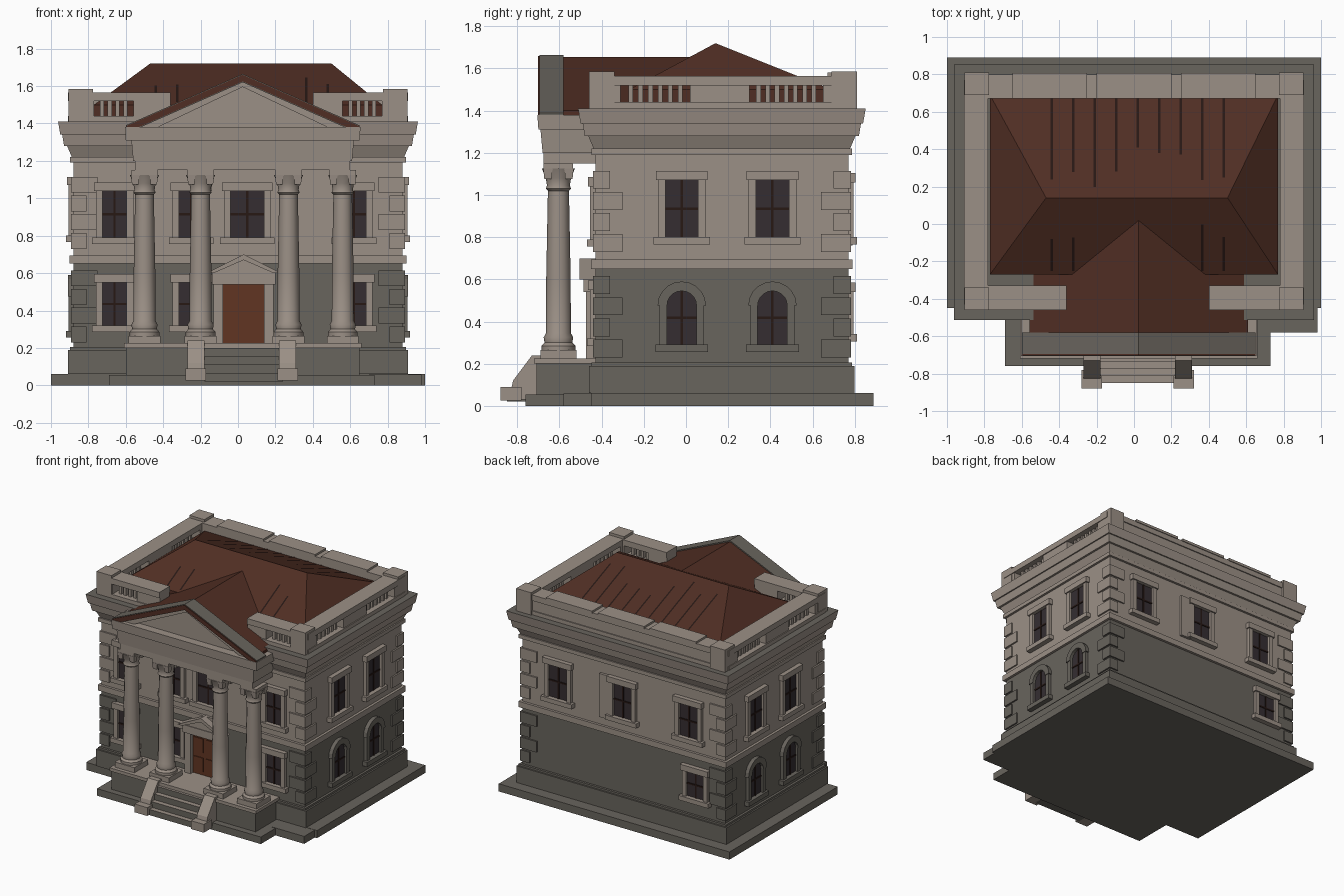
import bpy, bmesh, math, random
from mathutils import Vector

random.seed(4)
if "Cube" in bpy.data.objects:
    bpy.data.objects.remove(bpy.data.objects["Cube"])


def material(name, *rgb):
    m = bpy.data.materials.new(name)
    m.use_nodes = True
    m.diffuse_color = (*rgb, 1)
    m.node_tree.nodes["Principled BSDF"].inputs["Base Color"].default_value = (*rgb, 1)
    return m


LIGHT = material("light stone", .33, .28, .24)
DARK = material("dark stone", .14, .128, .11)
ROOF = material("roof brown", .08, .027, .017)
SEAM = material("seam brown", .02, .009, .007)
DOOR = material("door wood", .12, .036, .016)
GLASS = material("dark glass", .035, .027, .031)

# Wall planes of the main block
WX, FRONT, BACK = .88, -.43, .77
WALLS = {
    "front": lambda u, d, z: (u, FRONT - d, z),
    "back": lambda u, d, z: (u, BACK + d, z),
    "right": lambda u, d, z: (WX + d, u, z),
    "left": lambda u, d, z: (-WX - d, u, z),
}


def mesh(name, verts, faces, mat, top=None):
    bm = bmesh.new()
    vs = [bm.verts.new(v) for v in verts]
    for f in faces:
        bm.faces.new([vs[i] for i in f])
    bmesh.ops.recalc_face_normals(bm, faces=bm.faces)
    bm.normal_update()
    me = bpy.data.meshes.new(name)
    me.materials.append(mat)
    if top:
        me.materials.append(top)
        for f in bm.faces:
            f.material_index = int(f.normal.z > .9)
    bm.to_mesh(me)
    bm.free()
    ob = bpy.data.objects.new(name, me)
    bpy.context.collection.objects.link(ob)
    return ob


def bridge(name, rings, mat, top=None):
    """Closed solid through a list of equal rings of points."""
    n = len(rings[0])
    faces = [range(n), range((len(rings) - 1) * n, len(rings) * n)]
    for r in range(len(rings) - 1):
        for i in range(n):
            j = (i + 1) % n
            faces.append((r * n + i, r * n + j, r * n + n + j, r * n + n + i))
    return mesh(name, [p for ring in rings for p in ring], faces, mat, top)


def block(name, x, y, z, mat, flare=0, top=None):
    """Box from three ranges; flare widens its top."""
    def ring(h, e):
        return [(x[0] - e, y[0] - e, h), (x[1] + e, y[0] - e, h),
                (x[1] + e, y[1] + e, h), (x[0] - e, y[1] + e, h)]
    return bridge(name, [ring(z[0], 0), ring(z[1], flare)], mat, top)


def prism(name, wall, pts, d0, d1, mat):
    """Outline of (across, height) points pushed out from a wall."""
    return bridge(name, [[WALLS[wall](u, d, z) for u, z in pts] for d in (d0, d1)], mat)


def plate(name, wall, u0, u1, z0, z1, d, mat, d0=-.01):
    return prism(name, wall, [(u0, z0), (u1, z0), (u1, z1), (u0, z1)], d0, d, mat)


def lathe(name, x, y, profile, mat, n=12):
    rings = [[(x + r * math.cos(math.tau * i / n), y + r * math.sin(math.tau * i / n), z)
              for i in range(n)] for r, z in profile]
    ob = bridge(name, rings, mat)
    ob.data.shade_smooth()
    ob.data.set_sharp_from_angle(angle=math.radians(40))


def arc(u, z, r, n=10):
    return [(u + r * math.cos(math.pi * i / n), z + r * math.sin(math.pi * i / n))
            for i in range(n + 1)]


def window(wall, u, z0, z1, w, arched=False):
    spring = z1 - w if arched else z1
    # Pane and glazing bars
    head = arc(u, spring, w) if arched else [(u + w, z1), (u - w, z1)]
    prism("window_pane", wall, [(u - w, z0), (u + w, z0)] + head, -.01, .006, GLASS)
    plate("glazing_bar", wall, u - .006, u + .006, z0, z1, .011, SEAM)
    plate("glazing_rail", wall, u - w, u + w, (z0 + z1) / 2 - .006, (z0 + z1) / 2 + .006, .011, SEAM)
    # Stone surround
    stone = DARK if arched else LIGHT
    for s in (-1, 1):
        a, b = sorted((u + s * w, u + s * (w + .035)))
        plate("window_jamb", wall, a, b, z0, spring, .025, stone)
    if arched:
        prism("window_arch", wall, arc(u, spring, w + .045) + arc(u, spring, w)[::-1], -.01, .03, stone)
    else:
        plate("window_lintel", wall, u - w - .045, u + w + .045, z1, z1 + .045, .035, stone)
    plate("window_sill", wall, u - w - .055, u + w + .055, z0 - .035, z0, .04, stone)


def storey(name, z, mat, out, flare=0, top=None):
    block(name, (-WX - out, WX + out), (FRONT - out, BACK + out), z, mat, flare, top)


# Ground slab, with one deeper corner and a porch step
block("ground_slab", (-1, 1), (-.45, .89), (0, .06), DARK)
block("ground_slab_corner", (.7, .98), (-.58, -.4), (0, .058), DARK)
block("porch_slab", (-.69, .73), (-.76, -.4), (0, .055), DARK)

# Main walls and horizontal bands
storey("plinth", (.06, .19), DARK, .03)
storey("plinth_cap", (.19, .205), DARK, .018)
storey("lower_wall", (.2, .65), DARK, 0)
storey("belt_course", (.65, .695), LIGHT, .02)
storey("upper_wall", (.695, 1.22), LIGHT, 0)
storey("frieze_band", (1.19, 1.22), LIGHT, .018)
storey("frieze", (1.22, 1.29), LIGHT, .008, .03)
storey("cornice_bed", (1.28, 1.34), LIGHT, .05, .01)
storey("cornice", (1.34, 1.41), LIGHT, .07, .012, DARK)

# Corner stones, alternating long and short
for sx in (-1, 1):
    for y, sy in ((FRONT, -1), (BACK, 1)):
        for i, z in enumerate((.23, .33, .43, .53, .73, .83, .93, 1.03)):
            a, b = (.13, .07) if i % 2 else (.07, .13)
            block("corner_stone", sorted((sx * (WX + .012), sx * (WX - a))),
                  sorted((y + sy * .012, y - sy * b)), (z, z + .085), DARK if z < .6 else LIGHT)

# Windows on all four sides
for u in (-.66, -.25, .05, .62):
    window("front", u, .79, 1.04, .09 if u == .05 else .065)
for u in (-.66, -.25, .62):
    window("front", u, .32, .55, .065)
for side in ("left", "right"):
    for u in (-.02, .41):
        window(side, u, .8, 1.07, .078)
        window(side, u, .29, .545, .07, True)
for u in (-.57, 0, .56):
    window("back", u, .8, 1.06, .08)
window("back", -.63, .34, .54, .075)
plate("back_wall_panel", "back", .11, .2, .76, 1.1, .02, LIGHT)

# Door with pilasters and small pediment
plate("door", "front", -.08, .14, .21, .54, .012, DOOR)
for u in (-.07, .035):
    for z in (.25, .4):
        plate("door_panel", "front", u, u + .08, z, z + .11, .018, DOOR)
for u in (-.13, .14):
    plate("door_pilaster", "front", u, u + .05, .21, .55, .045, LIGHT)
plate("door_lintel", "front", -.14, .2, .54, .6, .055, LIGHT)
prism("door_pediment", "front", [(-.16, .6), (.22, .6), (.03, .69)], -.01, .05, LIGHT)
prism("door_pediment_rake", "front",
      [(-.17, .6), (-.13, .6), (.03, .67), (.19, .6), (.23, .6), (.03, .7)], -.01, .075, LIGHT)

# Porch floor, steps and sloping cheek walls
block("porch_base", (-.6, .65), (-.71, FRONT), (.05, .2), DARK)
block("porch_floor", (-.61, .66), (-.72, FRONT), (.2, .225), LIGHT)
for i in range(4):
    block("step", (-.18, .24), (-.85 + i * .037, -.7), (.02 + i * .045, .065 + i * .045), DARK, top=LIGHT)
for x in (-.27, .22):
    side = [(-.69, .03), (-.69, .24), (-.73, .24), (-.82, .12), (-.84, .03)]
    bridge("step_cheek", [[(a, y, z) for y, z in side] for a in (x, x + .09)], LIGHT)
    block("step_foot", (x - .01, x + .1), (-.88, -.78), (.025, .09), LIGHT)

# Columns
for x in (-.5, -.2, .27, .56):
    block("column_plinth", (x - .085, x + .085), (-.69, -.52), (.22, .265), LIGHT)
    lathe("column", x, -.605, [(.08, .26), (.08, .285), (.066, .3), (.07, .325), (.059, .345), (.058, .6),
                               (.05, 1.02), (.06, 1.03), (.054, 1.045), (.06, 1.08), (.078, 1.125)], LIGHT)
    for sx in (-1, 1):
        for sy in (-1, 1):
            cx, cy = x + sx * .05, -.605 + sy * .05
            block("capital_scroll", (cx - .017, cx + .017), (cy - .017, cy + .017), (1.075, 1.125), LIGHT, .005)
    block("column_abacus", (x - .07, x + .07), (-.675, -.535), (1.12, 1.15), LIGHT)

# Portico beam, cornice and pediment
block("portico_beam", (-.55, .6), (-.675, FRONT), (1.15, 1.2), LIGHT)
block("portico_frieze", (-.56, .61), (-.68, FRONT), (1.2, 1.31), LIGHT, .01)
block("portico_cornice", (-.6, .65), (-.7, FRONT), (1.31, 1.38), LIGHT, .005)
prism("pediment_face", "front", [(-.52, 1.37), (.57, 1.37), (.025, 1.61)], 0, .21, LIGHT)


def rake(name, low, thick, d0, d1, mat, half=.625):
    c, peak = .025, low + .275
    prism(name, "front", [(c - half, low - thick), (c, peak - thick), (c + half, low - thick),
                          (c + half, low), (c, peak), (c - half, low)], d0, d1, mat)


rake("pediment_moulding", 1.37, .05, .15, .245, LIGHT, .58)
rake("pediment_coping", 1.39, .045, .15, .265, DARK)
rake("pediment_fascia", 1.385, .035, .26, .272, ROOF)
prism("portico_roof", "front", [(-.56, 1.38), (.61, 1.38), (.61, 1.4), (.025, 1.655), (-.56, 1.4)],
      -.45, .155, ROOF)

# Hipped main roof
EAVE, TOP, RIDGE, Y0, Y1 = 1.5, 1.72, .14, -.27, .69
base = [(-.77, Y0), (.77, Y0), (.77, Y1), (-.77, Y1)]
mesh("main_roof", [(x, y, 1.4) for x, y in base] + [(x, y, EAVE) for x, y in base]
     + [(-.47, RIDGE, TOP), (.5, RIDGE, TOP)],
     [(0, 1, 2, 3), (0, 1, 5, 4), (1, 2, 6, 5), (2, 3, 7, 6), (3, 0, 4, 7),
      (4, 5, 9, 8), (6, 7, 8, 9), (5, 6, 9), (7, 4, 8)], ROOF)


def seam(x, y0, y1):
    def lift(y):
        edge = Y1 if y > RIDGE else Y0
        return TOP - (TOP - EAVE) * (y - RIDGE) / (edge - RIDGE) + .003
    mesh("roof_seam", [(x + e, y, lift(y)) for y, e in ((y0, -.006), (y0, .006), (y1, .006), (y1, -.006))],
         [(0, 1, 2, 3)], SEAM)


for i in range(9):
    x = -.44 + i * .115
    seam(x, .18 + random.random() * .25, .68)
    if abs(x) > .3:
        seam(x, -.25, random.uniform(-.1, .08))

# Parapet: base, rail, solid runs and balusters in the gaps
def parapet(wall, u0, u1, gaps):
    plate("parapet_base", wall, u0, u1, 1.41, 1.44, .03, LIGHT, -.1)
    plate("parapet_rail", wall, u0, u1, 1.52, 1.565, .03, LIGHT, -.1)
    edges = [u0] + [g for gap in gaps for g in gap] + [u1]
    for a, b in zip(edges[::2], edges[1::2]):
        plate("parapet_panel", wall, a, b, 1.43, 1.53, .022, LIGHT, -.095)
    for a, b in gaps:
        n = round((b - a) / .045)
        for i in range(1, n):
            u = a + (b - a) * i / n
            plate("baluster", wall, u - .011, u + .011, 1.43, 1.53, -.01, LIGHT, -.05)


parapet("left", FRONT, BACK, [(-.31, .02), (.3, .65)])
parapet("right", FRONT, BACK, [(-.31, .02), (.3, .65)])
parapet("back", -WX, WX, [])
parapet("front", -WX, -.36, [(-.77, -.56)])
parapet("front", .4, WX, [(.56, .77)])
for x in (-.84, .84):
    for y in (-.4, .75):
        block("parapet_pier", (x - .065, x + .065), (y - .06, y + .06), (1.41, 1.585), LIGHT)
for x in (-.45, 0, .45):
    plate("parapet_cap", "back", x - .2, x + .2, 1.56, 1.58, .036, LIGHT, -.1)
